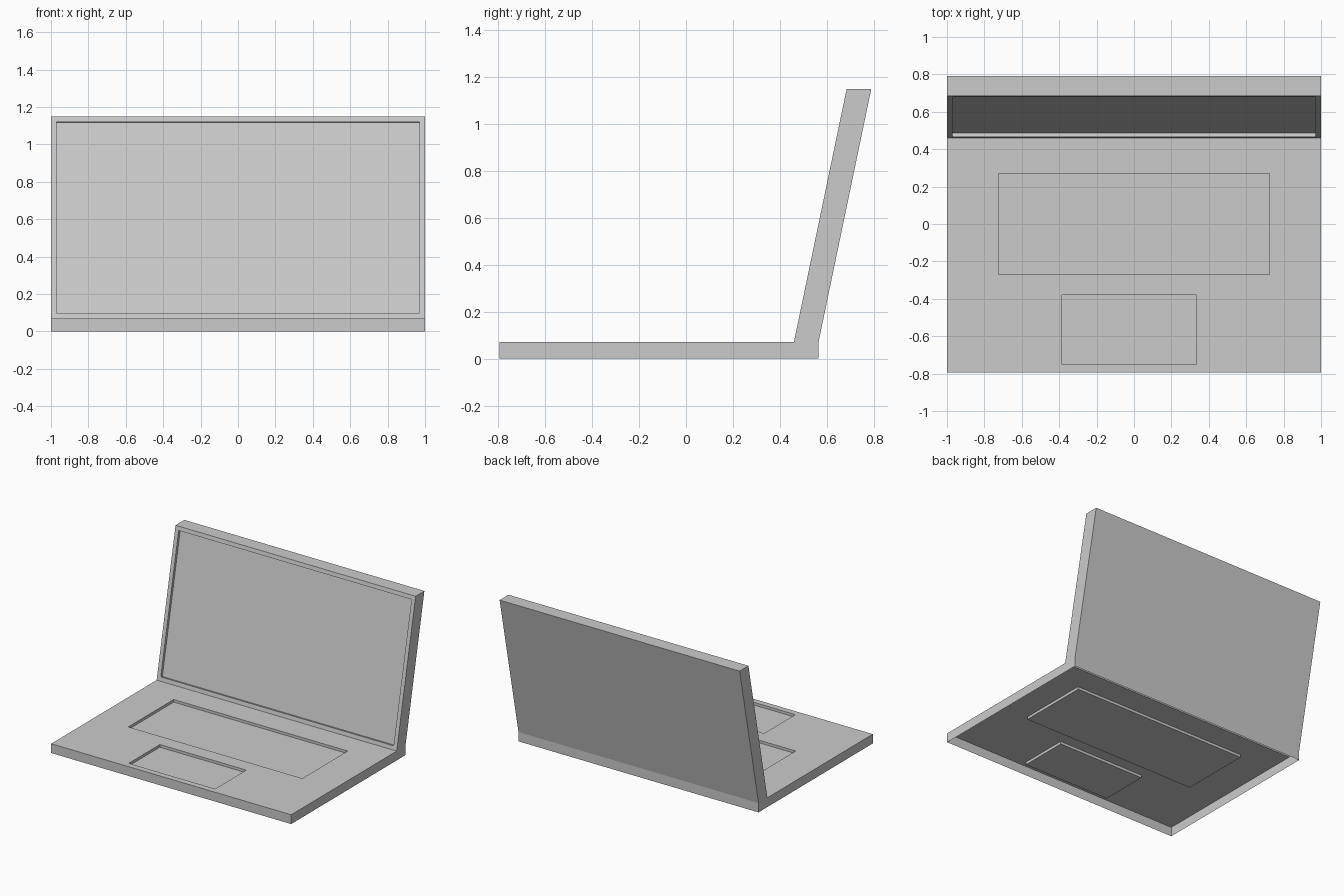
import bpy, bmesh
from mathutils import Vector

cube = bpy.data.objects.get("Cube")
if cube:
    bpy.data.objects.remove(cube)

WIDTH = 1.0      # half width of the body
DEPTH = 0.02     # depth of every recess

grey = bpy.data.materials.new("plain_grey")
grey.use_nodes = True
grey.diffuse_color = (0.6, 0.6, 0.6, 1)
grey.node_tree.nodes["Principled BSDF"].inputs["Base Color"].default_value = grey.diffuse_color


def shell(profile):
    """Sweep an open (y, z) profile across the width and close both sides."""
    bm = bmesh.new()
    left, right = ([bm.verts.new((x, y, z)) for y, z in profile] for x in (WIDTH, -WIDTH))
    strips = [bm.faces.new((left[i], left[i + 1], right[i + 1], right[i]))
              for i in range(len(profile) - 1)]
    bm.faces.new(left[::-1])
    bm.faces.new(right)
    return bm, strips


def recess(bm, face, margin, rect=None):
    """Inset a face, optionally fit it to (x0, x1, y0, y1), then sink it."""
    bmesh.ops.inset_individual(bm, faces=[face], thickness=margin, use_even_offset=True)
    if rect:
        x0, x1, y0, y1 = rect
        mid = face.calc_center_median()
        for v in face.verts:
            v.co = Vector((x0 if v.co.x < mid.x else x1,
                           y0 if v.co.y < mid.y else y1, v.co.z))
    bmesh.ops.inset_individual(bm, faces=[face], thickness=0, depth=-DEPTH)


def finish(bm, name):
    mesh = bpy.data.meshes.new(name)
    bm.to_mesh(mesh)
    bm.free()
    mesh.materials.append(grey)
    bpy.context.collection.objects.link(bpy.data.objects.new(name, mesh))


# Base: thin tray, open underneath and under the hinge strip
base = [(-0.795, 0), (-0.795, 0.07), (-0.325, 0.07), (0.46, 0.07), (0.565, 0.07), (0.565, 0)]
bm, (front, palm_rest, deck, hinge, back) = shell(base)
for f in bm.faces:
    f.normal_update()
recess(bm, palm_rest, 0.04, (-0.385, 0.335, -0.75, -0.38))   # touchpad
recess(bm, deck, 0.04, (-0.725, 0.725, -0.27, 0.27))         # keyboard well
bmesh.ops.delete(bm, geom=[hinge], context='FACES_ONLY')
finish(bm, "keyboard_base")

# Lid: leaning panel that is open where it meets the base
lid = [(0.46, 0.07), (0.685, 1.15), (0.79, 1.15), (0.565, 0.07)]
bm, (screen, top, rear) = shell(lid)
for f in bm.faces:
    f.normal_update()
recess(bm, screen, 0.03)                                     # screen
finish(bm, "screen_lid")
